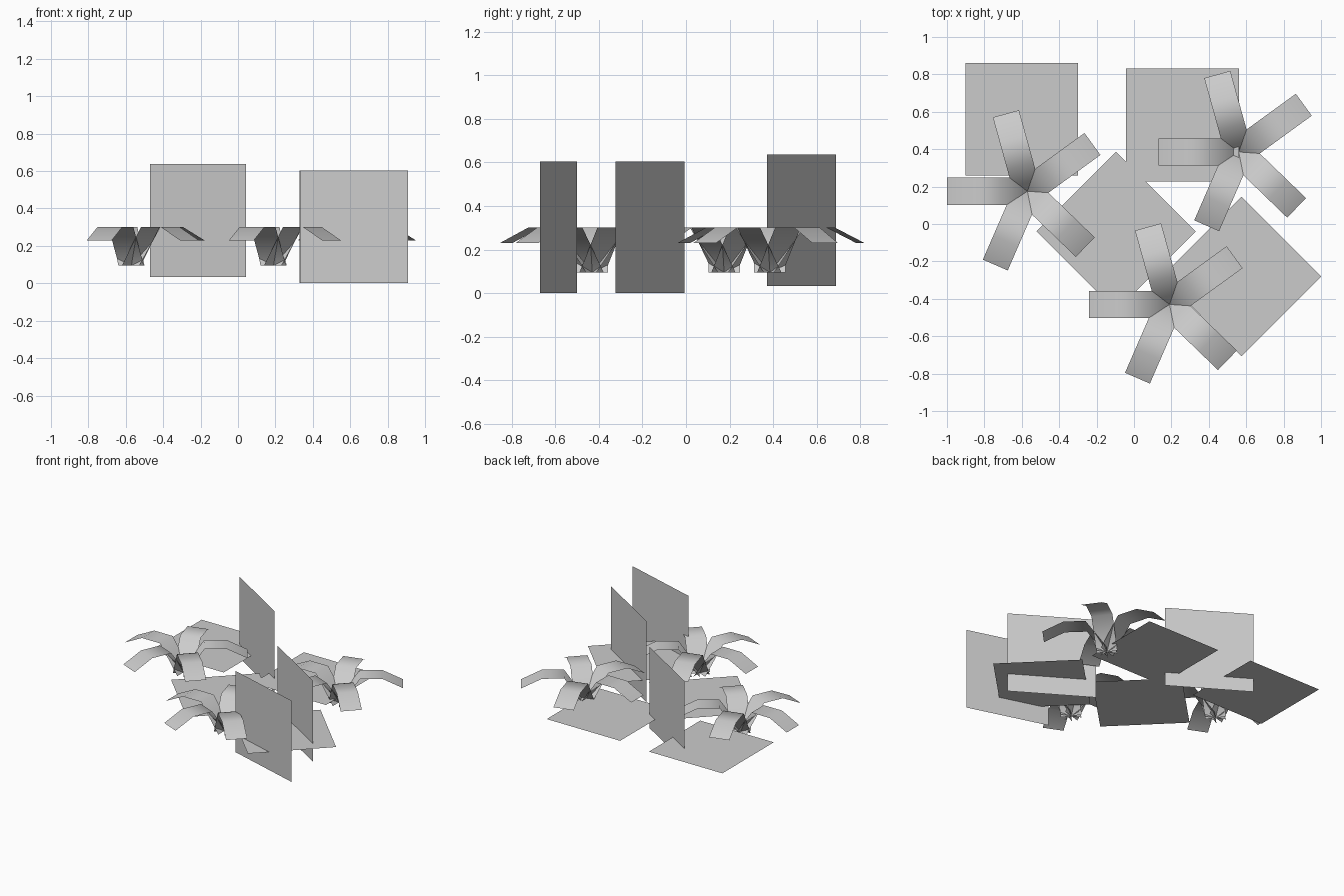
import bpy, bmesh
from math import radians, cos, sin
from mathutils import Matrix

if "Cube" in bpy.data.objects:
    bpy.data.objects.remove(bpy.data.objects["Cube"])

SIZE = 0.603      # side of every square card
WIDTH = 0.145     # leaf width
PROFILE = [(0.0, 0.095), (0.14, 0.30), (0.29, 0.30), (0.43, 0.23)]  # radius, height
LEAF_ANGLES = [180, 105.5, 36, -44, 246.5]


def link(name, bm, smooth=False):
    mesh = bpy.data.meshes.new(name)
    bm.to_mesh(mesh)
    bm.free()
    for p in mesh.polygons:
        p.use_smooth = smooth
    obj = bpy.data.objects.new(name, mesh)
    bpy.context.collection.objects.link(obj)
    return obj


def card(name, location, turn, upright=False):
    bm = bmesh.new()
    bmesh.ops.create_grid(bm, x_segments=1, y_segments=1, size=SIZE / 2)
    obj = link(name, bm)
    obj.location = location
    obj.rotation_euler = (radians(90) if upright else 0, 0, radians(turn))
    return obj


def plant(name, x, y):
    # five bent strips radiating from one root
    bm = bmesh.new()
    for angle in LEAF_ANGLES:
        rot = Matrix.Rotation(radians(angle), 4, 'Z')
        rows = []
        for r, z in PROFILE:
            rows.append([bm.verts.new(rot @ Matrix.Translation((r, s * WIDTH / 2, z)).translation)
                         for s in (-1, 1)])
        for a, b in zip(rows, rows[1:]):
            bm.faces.new((a[0], b[0], b[1], a[1]))
    obj = link(name, bm, smooth=True)
    obj.location = (x, y, 0)
    return obj


# leafy plants
for i, (x, y) in enumerate([(-0.57, 0.175), (0.19, -0.43), (0.56, 0.385)]):
    plant(f"leaf_plant_{i + 1}", x, y)

# flat ground-cover cards
for i, (x, y, turn) in enumerate([(-0.6, 0.56, 0), (0.26, 0.53, 0),
                                  (-0.095, -0.04, 45), (0.575, -0.28, 45)]):
    card(f"ground_card_{i + 1}", (x, y, 0.135), turn)

# upright grass cards
for i, (x, y, z, turn) in enumerate([(-0.215, 0.53, 0.335, -31.7),
                                     (0.584, -0.165, 0.302, -31.7),
                                     (0.62, -0.585, 0.302, -16.5)]):
    card(f"upright_card_{i + 1}", (x, y, z), turn, upright=True)
